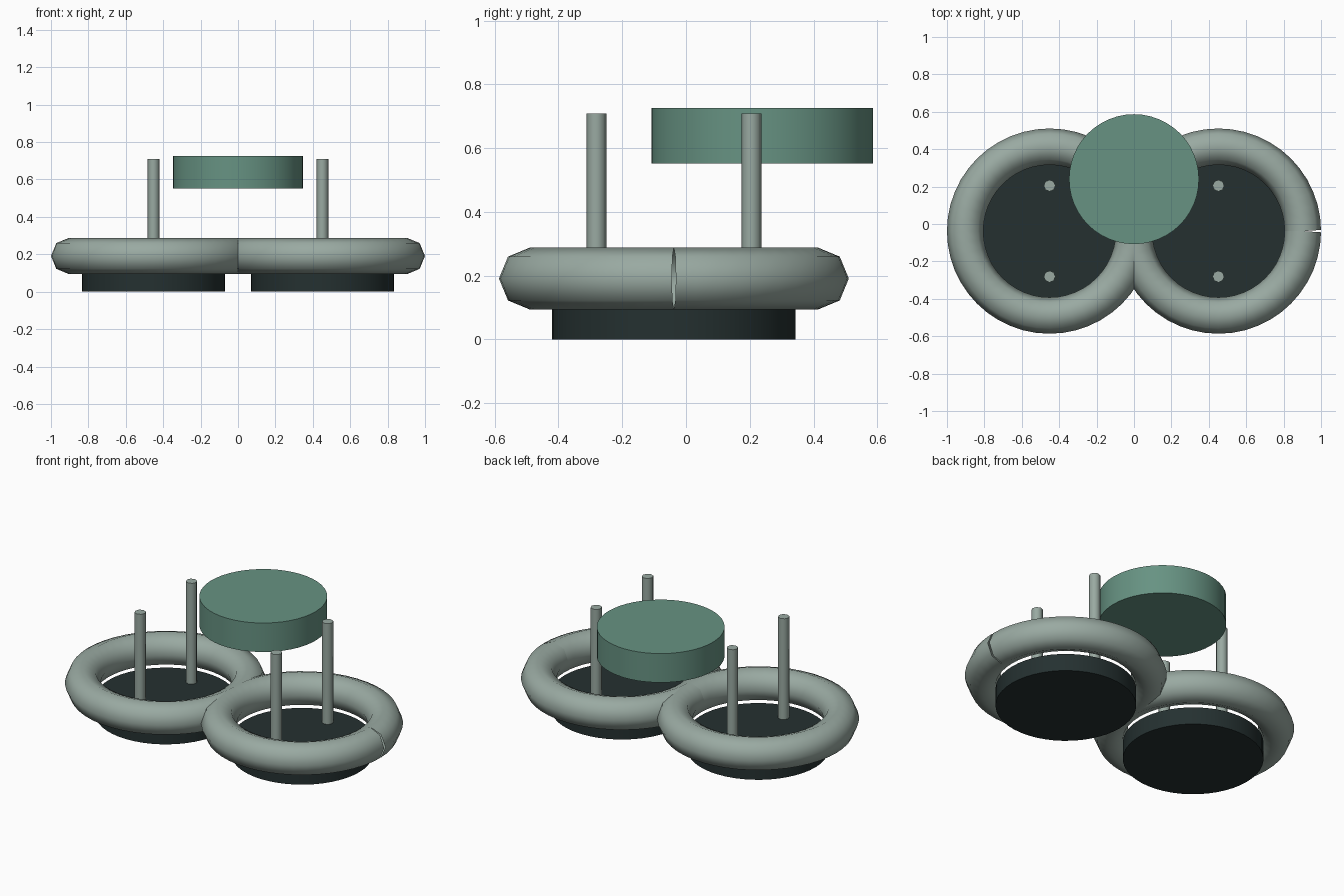
import bpy
import math

cube = bpy.data.objects.get("Cube")
if cube:
    bpy.data.objects.remove(cube, do_unlink=True)

U = 1 / 2.88            # design unit
CX, CY = 1.3 * U, -0.038  # ring centre offset


def material(name, rgb):
    m = bpy.data.materials.new(name)
    m.use_nodes = True
    colour = (*rgb, 1)
    m.diffuse_color = colour
    m.node_tree.nodes["Principled BSDF"].inputs["Base Color"].default_value = colour
    return m


GREY = material("pale grey green", (0.32, 0.40, 0.36))
DARK = material("dark slate", (0.018, 0.030, 0.030))
GREEN = material("muted green", (0.135, 0.29, 0.225))


def smooth(obj, angle):
    bpy.ops.object.select_all(action="DESELECT")
    obj.select_set(True)
    bpy.context.view_layer.objects.active = obj
    bpy.ops.object.shade_smooth_by_angle(angle=math.radians(angle))


def cylinder(name, mat, x, y, bottom, top, radius, sides):
    bpy.ops.mesh.primitive_cylinder_add(
        vertices=sides, radius=radius, depth=top - bottom,
        location=(x, y, (bottom + top) / 2))
    obj = bpy.context.object
    obj.name = name
    obj.data.materials.append(mat)
    smooth(obj, 50)
    return obj


def ring(name, mat, x, y, z, major, minor, steps=48):
    # An open round path leaves a thin wedge at the seam
    curve = bpy.data.curves.new(name, "CURVE")
    curve.dimensions = "3D"
    curve.bevel_depth = minor
    curve.bevel_resolution = 2
    path = curve.splines.new("POLY")
    path.points.add(steps)
    for i, p in enumerate(path.points):
        a = math.tau * i / steps
        p.co = (major * math.cos(a), major * math.sin(a), 0, 1)
    helper = bpy.data.objects.new(name + "_path", curve)
    bpy.context.collection.objects.link(helper)
    bpy.context.view_layer.update()
    mesh = bpy.data.meshes.new_from_object(
        helper.evaluated_get(bpy.context.evaluated_depsgraph_get()))
    bpy.data.objects.remove(helper, do_unlink=True)
    obj = bpy.data.objects.new(name, mesh)
    obj.location = (x, y, z)
    bpy.context.collection.objects.link(obj)
    mesh.materials.clear()
    mesh.materials.append(mat)
    smooth(obj, 60)
    return obj


# Two matching rings, each with a base disc and two posts
for side, s in (("left", 1), ("right", -1)):
    x = s * CX
    ring(side + "_ring", GREY, x, CY, 0.55 * U, 1.3 * U, 0.28 * U)
    cylinder(side + "_base", DARK, x, CY, 0, 0.3 * U, 1.1 * U, 48)
    for end, t in (("front", -1), ("back", 1)):
        cylinder(f"{side}_{end}_post", GREY, x, CY + t * 0.7 * U,
                 0.24 * U, 2.04 * U, 0.09 * U, 8)

# Raised disc at the back
cylinder("raised_disc", GREEN, 0, CY + 0.8 * U, 1.59 * U, 2.09 * U, U, 48)
